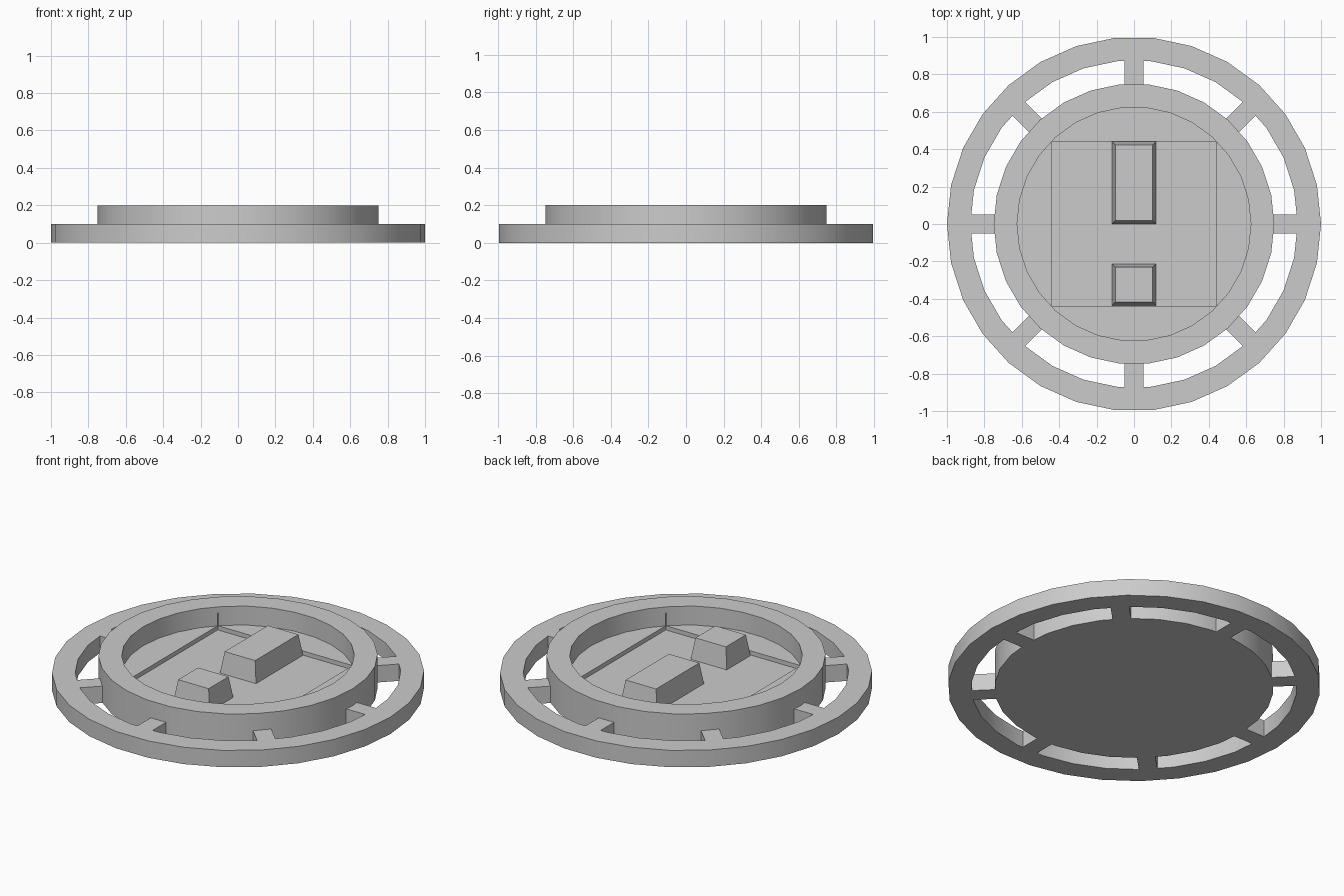
import bpy, bmesh, math
from mathutils import Matrix

if "Cube" in bpy.data.objects:
    bpy.data.objects.remove(bpy.data.objects["Cube"])

SIDES = 30
grey = bpy.data.materials.new("plain grey")
grey.use_nodes = True
grey.diffuse_color = (0.6, 0.6, 0.6, 1)
grey.node_tree.nodes["Principled BSDF"].inputs["Base Color"].default_value = grey.diffuse_color


def finish(name, bm):
    bmesh.ops.recalc_face_normals(bm, faces=bm.faces)
    mesh = bpy.data.meshes.new(name)
    bm.to_mesh(mesh)
    bm.free()
    mesh.materials.append(grey)
    ob = bpy.data.objects.new(name, mesh)
    bpy.context.collection.objects.link(ob)
    return ob


def lathe(name, profile, closed):
    """Revolve (radius, height) points; open profiles are capped by flat discs."""
    bm = bmesh.new()
    rings = []
    for r, z in profile:
        rings.append([bm.verts.new((r * math.cos(math.tau * i / SIDES),
                                    r * math.sin(math.tau * i / SIDES), z)) for i in range(SIDES)])
    pairs = list(zip(rings, rings[1:]))
    if closed:
        pairs.append((rings[-1], rings[0]))
    else:
        bm.faces.new(rings[0])
        bm.faces.new(rings[-1])
    for a, b in pairs:
        for i in range(SIDES):
            j = (i + 1) % SIDES
            bm.faces.new((a[i], a[j], b[j], b[i]))
    return finish(name, bm)


def box(name, x0, x1, y0, y1, z0, z1, taper=0, turn=0):
    """Box whose top edges are drawn in by taper, turned about the z axis."""
    bm = bmesh.new()
    bmesh.ops.create_cube(bm, size=1)
    for v in bm.verts:
        t = taper if v.co.z > 0 else 0
        v.co = (x1 - t if v.co.x > 0 else x0 + t,
                y1 - t if v.co.y > 0 else y0 + t,
                z1 if v.co.z > 0 else z0)
    bm.transform(Matrix.Rotation(turn, 4, "Z"))
    return finish(name, bm)


def smooth(ob):
    bpy.ops.object.select_all(action="DESELECT")
    ob.select_set(True)
    bpy.context.view_layer.objects.active = ob
    bpy.ops.object.shade_smooth_by_angle(angle=math.radians(30))


# Outer ring and its eight spokes
ring = lathe("outer_ring", [(1, 0), (1, 0.1), (0.875, 0.1), (0.875, 0)], True)
smooth(ring)
for k in range(8):
    box(f"spoke_{k + 1}", 0.742, 0.877, -0.05, 0.05, 0, 0.1, turn=k * math.pi / 4)

# Raised hub with a round well and a square recess in its floor
hub = lathe("hub", [(0.75, 0), (0.75, 0.2), (0.625, 0.2), (0.625, 0.0875)], False)
cutter = box("recess_cutter", -0.442, 0.442, -0.442, 0.442, 0.0625, 0.165)
cutter.hide_render = True
cutter.hide_set(True)
cut = hub.modifiers.new("square recess", "BOOLEAN")
cut.operation = "DIFFERENCE"
cut.solver = "EXACT"
cut.object = cutter
smooth(hub)

# Two tapered blocks standing in the recess
box("long_block", -0.118, 0.118, 0, 0.441, 0.0625, 0.1875, taper=0.018)
box("short_block", -0.118, 0.118, -0.436, -0.213, 0.0625, 0.1875, taper=0.018)
